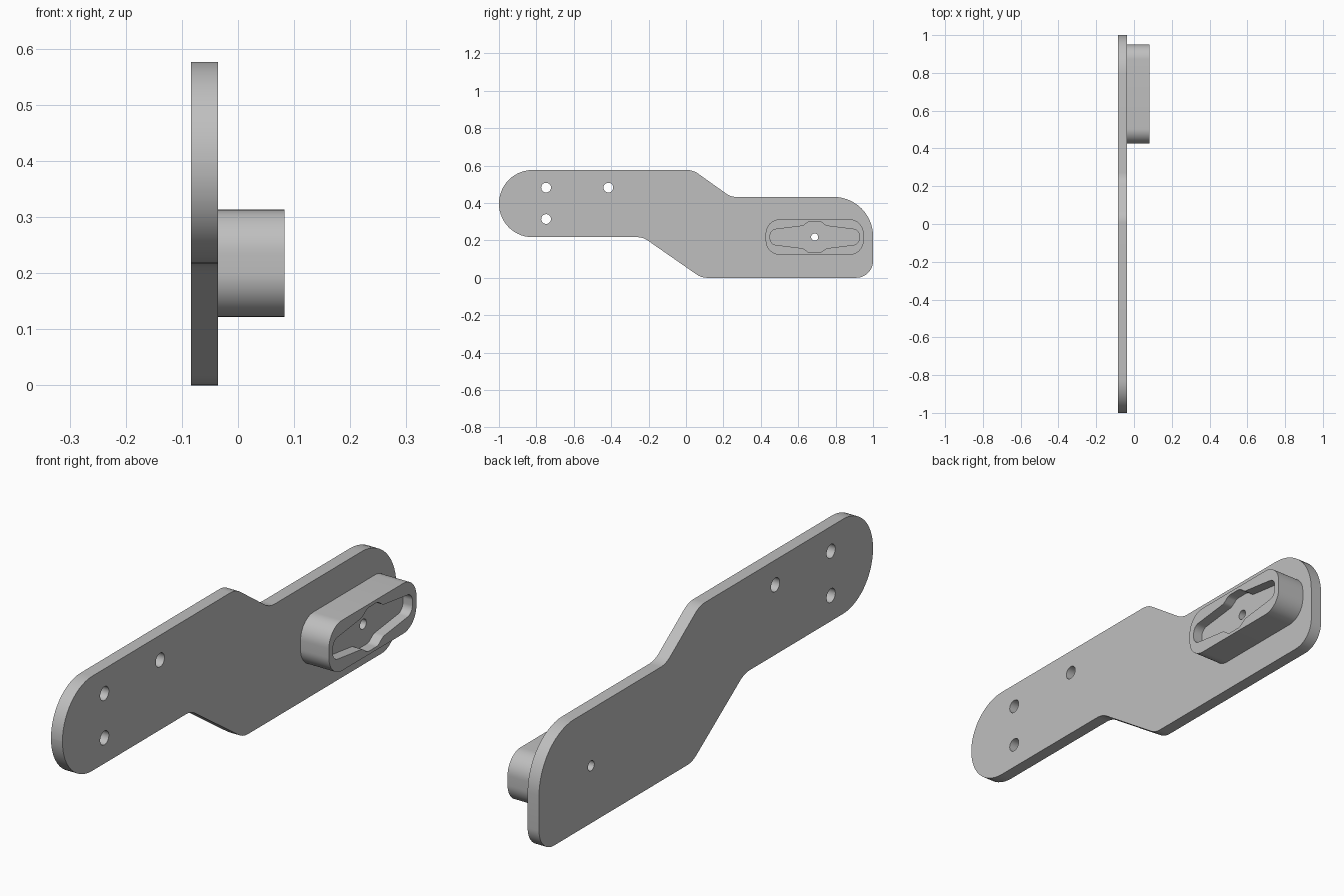
import bpy
import bmesh
from math import pi, cos, sin, tan, radians
from mathutils import Vector

if "Cube" in bpy.data.objects:
    bpy.data.objects.remove(bpy.data.objects["Cube"], do_unlink=True)

grey = bpy.data.materials.new("plain grey")
grey.use_nodes = True
grey.diffuse_color = (0.52, 0.52, 0.52, 1)
grey.node_tree.nodes["Principled BSDF"].inputs["Base Color"].default_value = grey.diffuse_color


def rounded(corners, steps=14):
    """Turn (y, z, radius) corners into an outline with filleted corners."""
    outline = []
    for i, (y, z, radius) in enumerate(corners):
        corner = Vector((y, z))
        before = Vector(corners[i - 1][:2]) - corner
        after = Vector(corners[(i + 1) % len(corners)][:2]) - corner
        before.normalize()
        after.normalize()
        half = before.angle(after) / 2
        reach = radius / tan(half)
        centre = corner + (before + after).normalized() * radius / sin(half)
        start = corner + before * reach - centre
        end = corner + after * reach - centre
        sweep = pi - 2 * half
        for k in range(steps + 1):
            t = k / steps
            spoke = (start * sin((1 - t) * sweep) + end * sin(t * sweep)) / sin(sweep)
            outline.append(centre + spoke)
    return outline


def circle(y, z, radius, steps=40):
    return [Vector((y + radius * cos(2 * pi * k / steps),
                    z + radius * sin(2 * pi * k / steps))) for k in range(steps)]


def prism(name, outline, x0, x1):
    """Extrude an outline in the side plane from x0 to x1."""
    bm = bmesh.new()
    face = bm.faces.new([bm.verts.new((x0, p.x, p.y)) for p in outline])
    grown = bmesh.ops.extrude_face_region(bm, geom=[face])["geom"]
    bmesh.ops.translate(bm, vec=(x1 - x0, 0, 0),
                        verts=[v for v in grown if isinstance(v, bmesh.types.BMVert)])
    bmesh.ops.remove_doubles(bm, verts=bm.verts, dist=0.0001)
    bmesh.ops.recalc_face_normals(bm, faces=bm.faces)
    mesh = bpy.data.meshes.new(name)
    bm.to_mesh(mesh)
    bm.free()
    mesh.materials.append(grey)
    obj = bpy.data.objects.new(name, mesh)
    bpy.context.collection.objects.link(obj)
    return obj


def activate(obj):
    bpy.ops.object.select_all(action="DESELECT")
    obj.select_set(True)
    bpy.context.view_layer.objects.active = obj


def cut(obj, outline, x0, x1):
    cutter = prism("cutter", outline, x0, x1)
    cutter.hide_render = True
    activate(obj)
    mod = obj.modifiers.new("cut", "BOOLEAN")
    mod.operation = "DIFFERENCE"
    mod.solver = "EXACT"
    mod.object = cutter
    bpy.ops.object.modifier_apply(modifier=mod.name)
    bpy.data.objects.remove(cutter, do_unlink=True)


BACK, FACE, TIP = -0.084, -0.036, 0.083
MID_Y, MID_Z = 0.688, 0.2175

# Cranked flat plate
plate = prism("plate", rounded([
    (-1, 0.217, 0.179), (-0.23, 0.217, 0.1), (0.082, 0, 0.1), (1, 0, 0.09),
    (1, 0.432, 0.21), (0.24, 0.432, 0.1), (0.038, 0.576, 0.1), (-1, 0.576, 0.179),
]), BACK, FACE)

# Raised block with rounded corners
HALF_Y, HALF_Z = 0.262, 0.0955
block = prism("raised_block", rounded([
    (MID_Y + a * HALF_Y, MID_Z + b * HALF_Z, 0.078)
    for a, b in ((-1, -1), (1, -1), (1, 1), (-1, 1))
]), FACE, TIP)

# Tapered slot recess, mirrored from one quarter
quarter = [(0.238, 0.038, 0.033), (0.062, 0.06, 0.035), (0.032, 0.083, 0.035)]
half = quarter + [(-y, z, r) for y, z, r in reversed(quarter)]
slot = half + [(-y, -z, r) for y, z, r in half]
cut(block, rounded([(MID_Y + y, MID_Z + z, r) for y, z, r in slot]), TIP - 0.04, TIP + 0.05)

# Centre hole through block and plate
for part in (block, plate):
    cut(part, circle(MID_Y, MID_Z, 0.019), BACK - 0.1, TIP + 0.1)

# Mounting holes at the far end of the plate
for y, z in ((-0.748, 0.482), (-0.415, 0.482), (-0.748, 0.314)):
    cut(plate, circle(y, z, 0.026), BACK - 0.1, FACE + 0.1)

for part in (plate, block):
    activate(part)
    bpy.ops.object.shade_smooth_by_angle(angle=radians(30))
